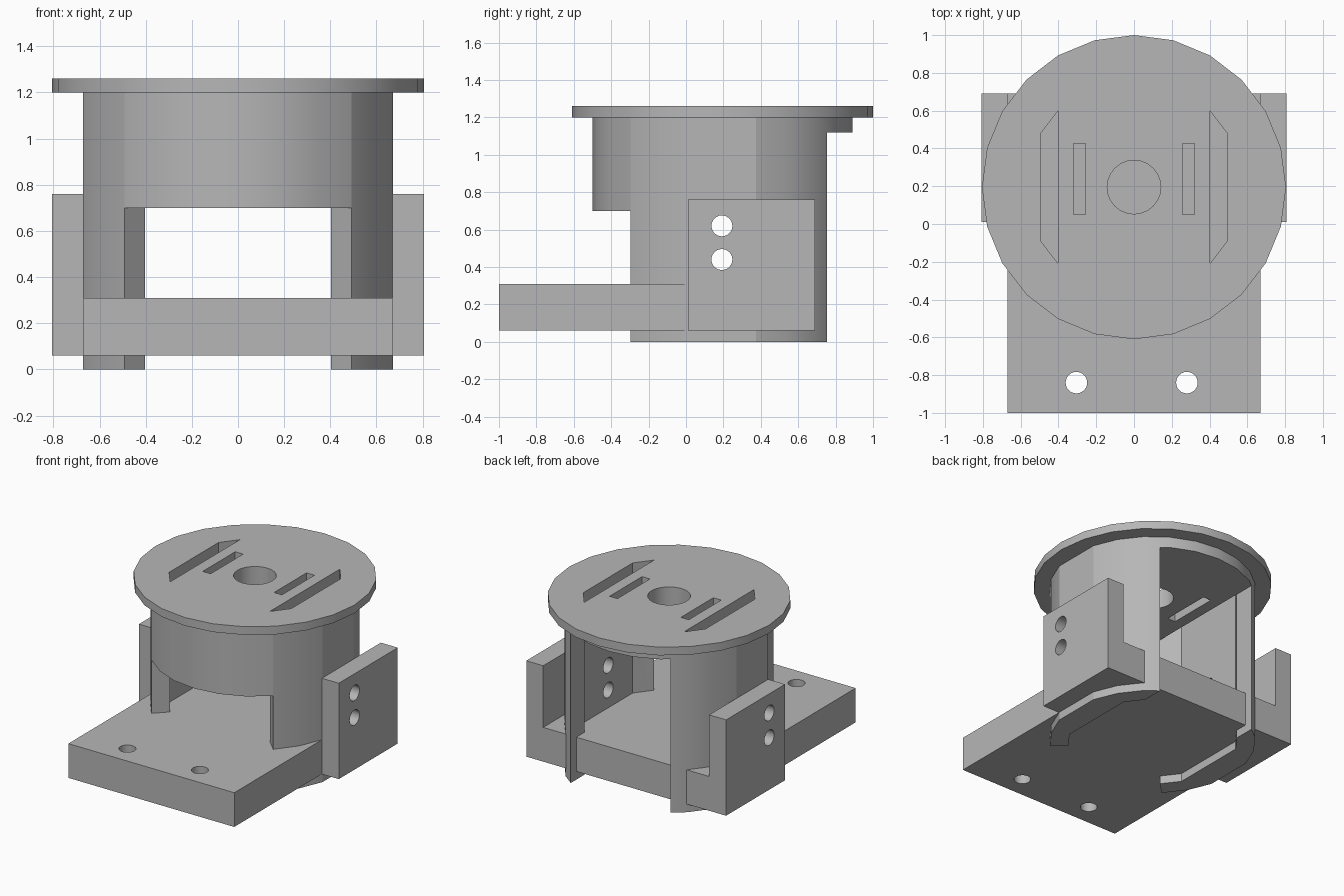
import bpy, bmesh
from math import radians, sin, cos, pi
from mathutils import Matrix

if "Cube" in bpy.data.objects:
    bpy.data.objects.remove(bpy.data.objects["Cube"], do_unlink=True)

CY = 0.195          # y of the round body's axis
SLOT_X = 0.403      # inner edge of the cable slots
INNER_R, OUTER_R, DISC_R = 0.57, 0.695, 0.805

grey = bpy.data.materials.new("plain grey")
grey.use_nodes = True
colour = (0.47, 0.47, 0.47, 1)
grey.diffuse_color = colour
grey.node_tree.nodes["Principled BSDF"].inputs["Base Color"].default_value = colour


def prism(name, points, z0, z1):
    """Extrude an xy outline from z0 to z1."""
    bm = bmesh.new()
    face = bm.faces.new([bm.verts.new((x, y, z0)) for x, y in points])
    top = bmesh.ops.extrude_face_region(bm, geom=[face])["geom"]
    for v in top:
        if isinstance(v, bmesh.types.BMVert):
            v.co.z = z1
    bmesh.ops.recalc_face_normals(bm, faces=bm.faces)
    mesh = bpy.data.meshes.new(name)
    bm.to_mesh(mesh)
    bm.free()
    mesh.materials.append(grey)
    ob = bpy.data.objects.new(name, mesh)
    bpy.context.collection.objects.link(ob)
    return ob


def box(name, x0, x1, y0, y1, z0, z1):
    return prism(name, [(x0, y0), (x1, y0), (x1, y1), (x0, y1)], z0, z1)


def ring(r, skip=0, x=0, y=CY, n=24):
    """Circle outline; points within skip degrees of the x axis are left out to make flats."""
    angles = [2 * pi * i / n for i in range(n)]
    return [(x + r * cos(a), y + r * sin(a)) for a in angles
            if not skip or abs(sin(a)) > sin(radians(skip)) - 0.001]


def cut(targets, cutters):
    for ob in targets:
        bpy.context.view_layer.objects.active = ob
        for cutter in cutters:
            mod = ob.modifiers.new("cut", 'BOOLEAN')
            mod.operation, mod.solver, mod.object = 'DIFFERENCE', 'EXACT', cutter
            bpy.ops.object.modifier_apply(modifier=mod.name)
    for cutter in cutters:
        bpy.data.objects.remove(cutter, do_unlink=True)


# Main parts
body = prism("round_housing", ring(OUTER_R, 15), 0, 1.2)
disc = prism("top_disc", ring(DISC_R), 1.2, 1.26)
plate = box("base_plate", -0.67, 0.67, -1, 0.69, 0.06, 0.31)
panels = [box("left_side_panel", 0.67, 0.807, 0.01, 0.69, 0.06, 0.76),
          box("right_side_panel", -0.807, -0.67, 0.01, 0.69, 0.06, 0.76)]

# Hollow inside, open back and wedge-shaped front opening of the housing
cut([body], [
    prism("cavity", ring(INNER_R, 30), -1, 1.12),
    box("back_opening", -SLOT_X, SLOT_X, CY, 1.5, -1, 1.12),
    prism("front_opening", [(0, CY), (-1.2, CY - 1.2), (1.2, CY - 1.2)], -1, 0.7),
])

# Cable slots, strap slots and centre hole through the top
top_cutters = [prism("centre_hole", ring(0.142), 1, 1.5)]
flat_x, flat_y = INNER_R * cos(pi / 6), INNER_R * sin(pi / 6)
for s in (-1, 1):
    top_cutters.append(prism("cable_slot", [
        (s * SLOT_X, CY - SLOT_X), (s * flat_x, CY - flat_y),
        (s * flat_x, CY + flat_y), (s * SLOT_X, CY + SLOT_X)], 1.05, 1.5))
    top_cutters.append(box("strap_slot", s * 0.288 - 0.032, s * 0.288 + 0.032,
                           0.05, 0.425, 1, 1.5))
cut([body, disc], top_cutters)

# Bolt holes through the side panels and housing walls
side_holes = []
for z in (0.44, 0.62):
    hole = prism("side_hole", ring(0.056, y=0), -2, 2)
    hole.data.transform(Matrix.Translation((0, 0.192, z)) @ Matrix.Rotation(pi / 2, 4, 'Y'))
    side_holes.append(hole)
cut([body] + panels, side_holes)

# Mounting holes at the front of the plate
cut([plate], [prism("mount_hole", ring(0.057, x=x, y=-0.84), -1, 1) for x in (-0.305, 0.28)])

# Smooth the round surfaces, keep the edges crisp
bpy.ops.object.select_all(action='DESELECT')
for ob in [body, disc, plate] + panels:
    ob.select_set(True)
bpy.context.view_layer.objects.active = body
bpy.ops.object.shade_smooth_by_angle(angle=radians(20))
